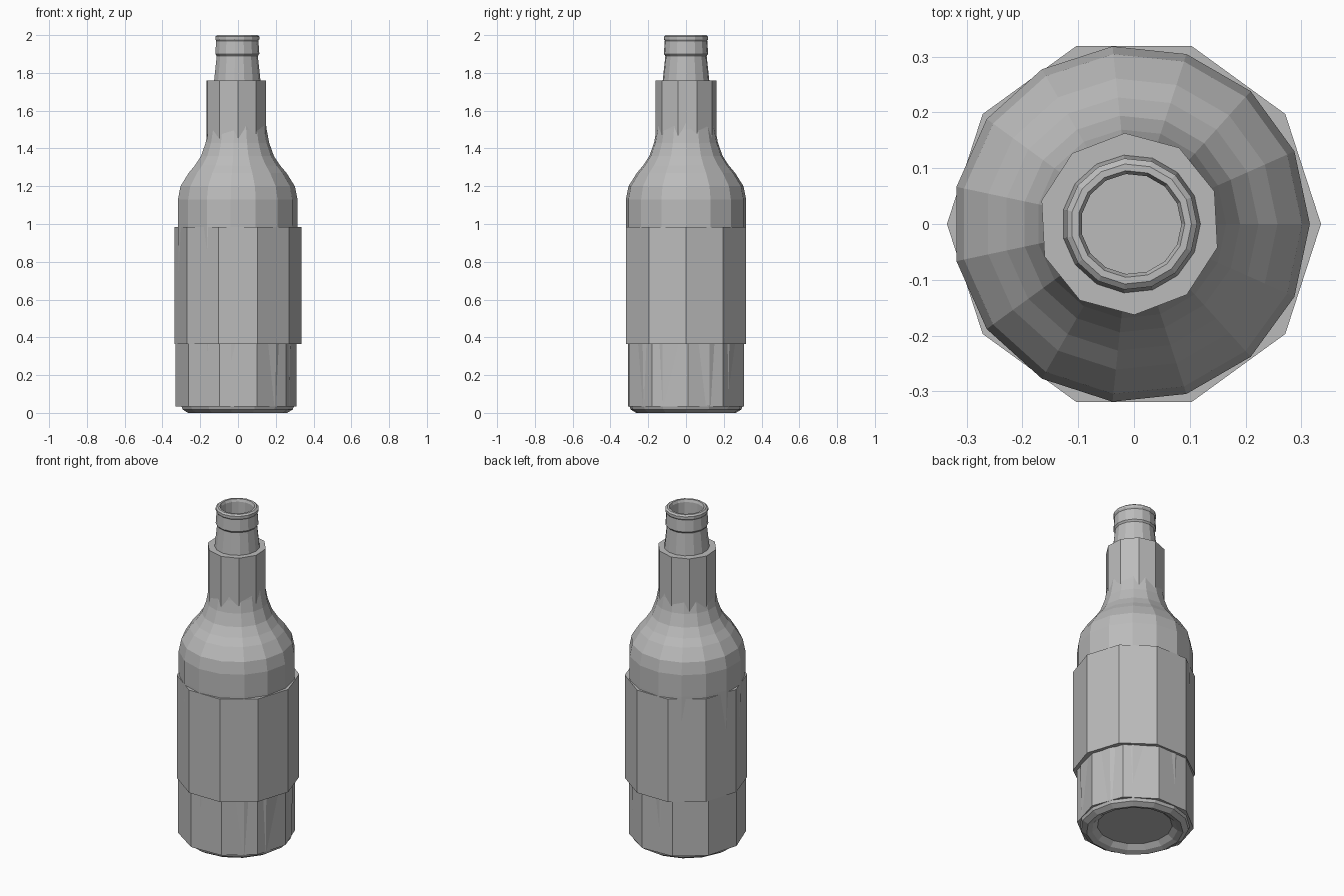
import bpy
from math import cos, sin, tau, radians

cube = bpy.data.objects.get("Cube")
if cube:
    bpy.data.objects.remove(cube, do_unlink=True)

grey = bpy.data.materials.new("plain grey")
grey.use_nodes = True
colour = (0.5, 0.5, 0.5, 1)
grey.diffuse_color = colour
grey.node_tree.nodes["Principled BSDF"].inputs["Base Color"].default_value = colour


def lathe(name, profile, sides, x=0, turn=0):
    """Revolve (radius, height) points into a flat-faced solid with end caps."""
    verts = [(x + r * cos(radians(turn) + tau * i / sides),
              r * sin(radians(turn) + tau * i / sides), z)
             for r, z in profile for i in range(sides)]
    faces = []
    for ring in range(len(profile) - 1):
        a, b = ring * sides, (ring + 1) * sides
        for i in range(sides):
            j = (i + 1) % sides
            faces.append((a + i, a + j, b + j, b + i))
    last = (len(profile) - 1) * sides
    faces.append(tuple(reversed(range(sides))))
    faces.append(tuple(range(last, last + sides)))
    mesh = bpy.data.meshes.new(name)
    mesh.from_pydata(verts, [], faces)
    mesh.materials.append(grey)
    obj = bpy.data.objects.new(name, mesh)
    bpy.context.collection.objects.link(obj)
    return obj


# Bottle: punted base, tapered wall, shoulder, neck, lip and hollow mouth
lathe("bottle", [
    (0.20, 0.04), (0.235, 0.01), (0.265, 0), (0.295, 0.018), (0.303, 0.04),
    (0.32, 1.0), (0.32, 1.13), (0.306, 1.2), (0.262, 1.27), (0.228, 1.31),
    (0.195, 1.36), (0.17, 1.43), (0.157, 1.5), (0.124, 1.76),
    (0.11, 1.89), (0.118, 1.9), (0.113, 1.97), (0.118, 1.978),
    (0.118, 1.992), (0.108, 2.0), (0.096, 2.0), (0.09, 1.985), (0.09, 1.7),
], 15, x=-0.005)

# Faceted wraps around the bottle
lathe("body_label", [(0.335, 0.365), (0.335, 0.985)], 10)
lathe("lower_band", [(0.32, 0.035), (0.32, 0.4)], 10, x=-0.01, turn=2)
lathe("neck_label", [(0.163, 1.38), (0.163, 1.76)], 10, x=-0.008, turn=-15)
